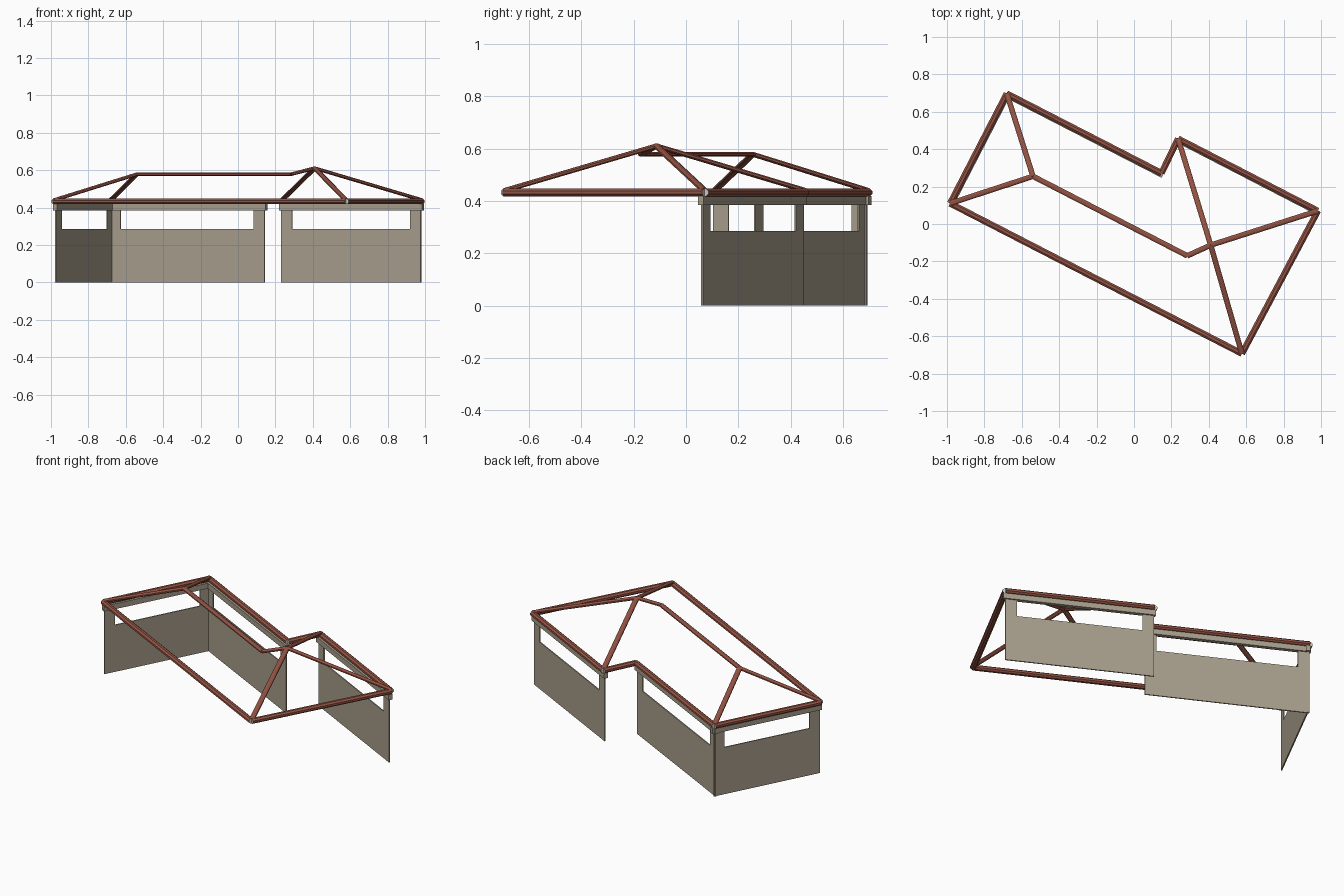
import bpy
import math
from mathutils import Vector

if "Cube" in bpy.data.objects:
    bpy.data.objects.remove(bpy.data.objects["Cube"], do_unlink=True)


def material(name, rgb):
    m = bpy.data.materials.new(name)
    m.use_nodes = True
    m.diffuse_color = (*rgb, 1)
    m.node_tree.nodes["Principled BSDF"].inputs["Base Color"].default_value = (*rgb, 1)
    return m


RED = material("roof red", (0.30, 0.088, 0.058))
TAUPE = material("wall taupe", (0.39, 0.34, 0.26))
PALE = material("pale beam end", (0.62, 0.60, 0.55))


def prism(name, start, end, section, mats):
    """Extrude a cross-section of (side, up) points; the end caps use the last material."""
    start, end = Vector(start), Vector(end)
    along = (end - start).normalized()
    side = along.cross(Vector((0, 0, 1))).normalized()
    up = side.cross(along)
    n = len(section)
    verts = [p + side * s + up * u for p in (start, end) for s, u in section]
    faces = [(i, (i + 1) % n, (i + 1) % n + n, i + n) for i in range(n)]
    faces += [tuple(reversed(range(n))), tuple(range(n, 2 * n))]
    mesh = bpy.data.meshes.new(name)
    mesh.from_pydata(verts, [], faces)
    for m in mats:
        mesh.materials.append(m)
    for cap in mesh.polygons[n:]:
        cap.material_index = len(mats) - 1
    obj = bpy.data.objects.new(name, mesh)
    bpy.context.collection.objects.link(obj)
    return obj


def octagon(width, height):
    k = 1 / math.cos(math.pi / 8) / 2
    angles = [math.pi / 8 + i * math.pi / 4 for i in range(8)]
    return [(math.cos(a) * width * k, math.sin(a) * height * k) for a in angles]


def rect(width, low, high):
    w = width / 2
    return [(w, low), (w, high), (-w, high), (-w, low)]


# Plan corners of the eaves
corner = {
    "west": (-0.983, 0.11), "north": (-0.68, 0.697), "step_inner": (0.147, 0.272),
    "step_outer": (0.236, 0.456), "east": (0.983, 0.07), "south": (0.577, -0.693),
}
names = list(corner)

# Eave beams all round
EAVE_Z = 0.433
for a, b in zip(names, names[1:] + names[:1]):
    prism(f"eave_beam_{a}_{b}", (*corner[a], EAVE_Z), (*corner[b], EAVE_Z),
          octagon(0.034, 0.029), [RED, PALE])

# Ridges and hip rafters
low_ridge = (-0.54, 0.255, 0.579)
ridge_bend = (0.285, -0.17, 0.579)
peak = (0.41, -0.113, 0.611)


def hip(name):
    return (*corner[name], EAVE_Z + 0.008)


rafters = {
    "main_ridge": (low_ridge, ridge_bend), "short_ridge": (ridge_bend, peak),
    "north_hip": (low_ridge, hip("north")), "west_hip": (low_ridge, hip("west")),
    "step_hip": (peak, hip("step_outer")), "east_hip": (peak, hip("east")),
    "south_hip": (peak, hip("south")),
}
for name, (a, b) in rafters.items():
    prism(name, a, b, octagon(0.029, 0.018), [RED])

# Walls: low panel, a post at each end and a lintel under the eave
SILL, HEAD = 0.285, 0.386
POST, INSET = 0.065, 0.01


def wall(name, a, b):
    a, b = Vector((*corner[a], 0)), Vector((*corner[b], 0))
    d = (b - a).normalized()
    inward = Vector((d.y, -d.x, 0)) * INSET
    a, b = a + inward, b + inward
    prism(name + "_panel", a, b, rect(0.007, 0, SILL), [TAUPE])
    prism(name + "_first_post", a, a + d * POST, rect(0.007, SILL, HEAD), [TAUPE])
    prism(name + "_last_post", b - d * POST, b, rect(0.007, SILL, HEAD), [TAUPE])
    prism(name + "_lintel", a - d * 0.008, b + d * 0.012, rect(0.024, HEAD, 0.419), [TAUPE])


wall("west_wall", "west", "north")
wall("north_wall", "north", "step_inner")
wall("east_wall", "step_outer", "east")
